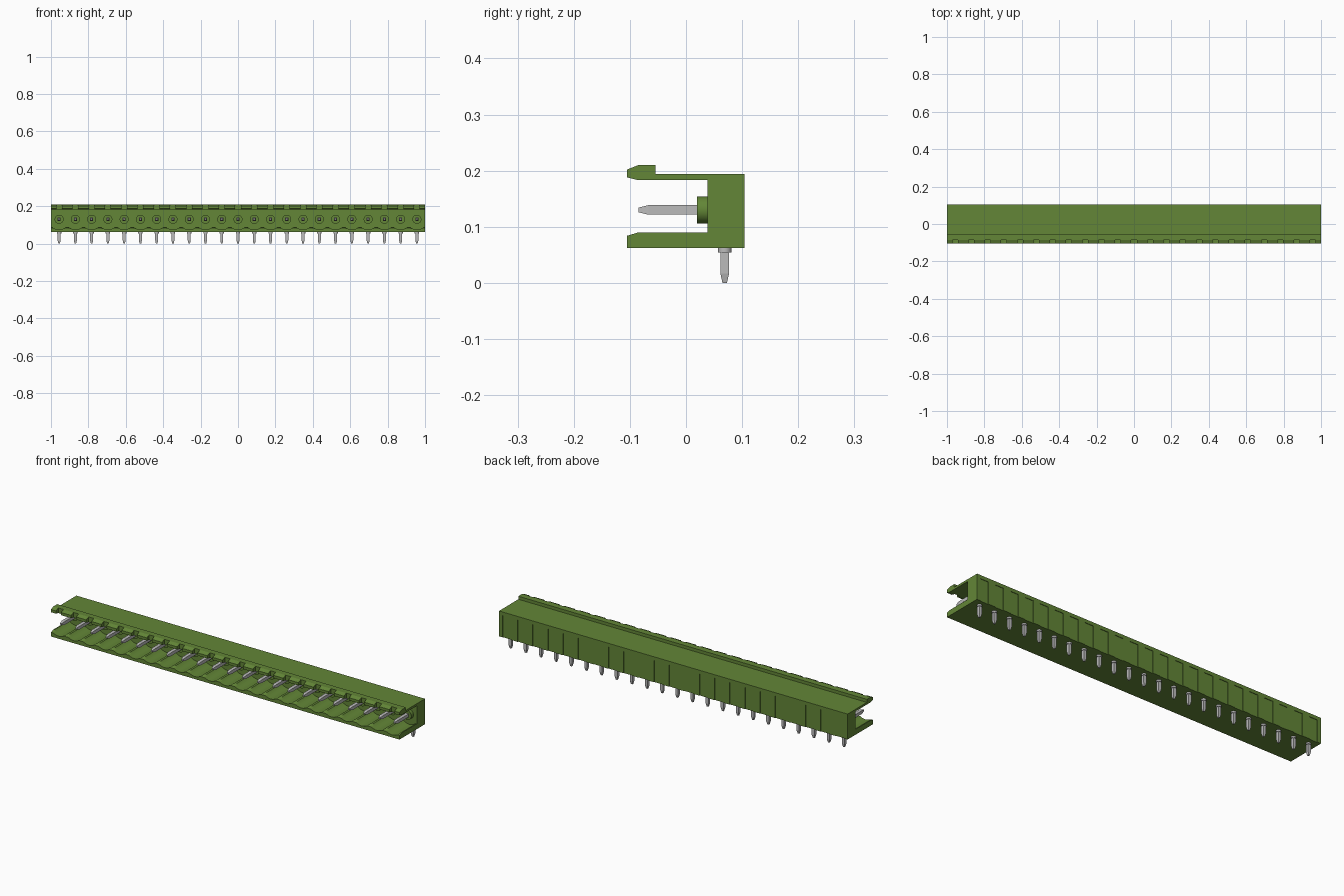
import bpy, bmesh, math

cube = bpy.data.objects.get("Cube")
if cube:
    bpy.data.objects.remove(cube, do_unlink=True)

COUNT = 23
PITCH = 2 / COUNT
FIRST = -1 + PITCH / 2
PIN_Z = 0.13      # height of the contact row
TAIL_Y = 0.069    # depth of the solder tails


def material(name, rgb, rough):
    mat = bpy.data.materials.new(name)
    mat.use_nodes = True
    mat.diffuse_color = (*rgb, 1)
    node = mat.node_tree.nodes["Principled BSDF"]
    node.inputs["Base Color"].default_value = (*rgb, 1)
    node.inputs["Roughness"].default_value = rough
    return mat


green = material("green plastic", (0.125, 0.24, 0.038), 0.5)
grey = material("grey metal", (0.5, 0.5, 0.5), 0.4)


def loft(name, rings, mat):
    """Skin a row of matching rings and cap both ends."""
    bm = bmesh.new()
    rows = [[bm.verts.new(p) for p in ring] for ring in rings]
    n = len(rows[0])
    for a, b in zip(rows, rows[1:]):
        for i in range(n):
            j = (i + 1) % n
            bm.faces.new((a[i], a[j], b[j], b[i]))
    bm.faces.new(rows[0])
    bm.faces.new(rows[-1])
    bmesh.ops.recalc_face_normals(bm, faces=bm.faces)
    mesh = bpy.data.meshes.new(name)
    bm.to_mesh(mesh)
    bm.free()
    mesh.materials.append(mat)
    obj = bpy.data.objects.new(name, mesh)
    bpy.context.collection.objects.link(obj)
    return obj


def extrude_x(name, profile, x0, x1):
    return loft(name, [[(x, y, z) for y, z in profile] for x in (x0, x1)], green)


def repeat(obj, count=COUNT):
    mod = obj.modifiers.new("Row", 'ARRAY')
    mod.count = count
    mod.use_relative_offset = False
    mod.use_constant_offset = True
    mod.constant_offset_displace = (PITCH, 0, 0)


def rect(y0, y1, z0, z1):
    return [(y0, z0), (y1, z0), (y1, z1), (y0, z1)]


# Back wall with the upper arm and its raised ridge
extrude_x("housing", [(0.101, 0.062), (0.101, 0.194), (-0.054, 0.194), (-0.054, 0.21),
                      (-0.085, 0.21), (-0.085, 0.183), (0.038, 0.183), (0.038, 0.062)], -1, 1)

# Chamfered lip, notched in front of every contact
lip = [(-0.085, 0.183), (-0.085, 0.21), (-0.105, 0.202), (-0.105, 0.188)]
notch = 0.03
repeat(extrude_x("lip_segment", lip, FIRST + notch / 2, FIRST + PITCH - notch / 2), COUNT - 1)
extrude_x("lip_end_right", lip, -1, FIRST - notch / 2)
extrude_x("lip_end_left", lip, 1 + notch / 2 - PITCH / 2, 1)

# Lower shelf scalloped around every contact, with a chamfered front edge
RADIUS, SHELF = 0.055, 0.09
half = math.acos((PIN_Z - SHELF) / RADIUS)
outline = [(-1, SHELF)]
for k in range(COUNT):
    for s in range(11):
        a = -half + 2 * half * s / 10
        outline.append((FIRST + k * PITCH + RADIUS * math.sin(a), PIN_Z - RADIUS * math.cos(a)))
outline += [(1, SHELF), (1, 0.062), (-1, 0.062)]
loft("lower_shelf", [[(x, y, min(z, top)) for x, z in outline]
                     for y, top in ((-0.105, 0.084), (-0.085, SHELF), (0.038, SHELF))], green)

# Rear ribs and top band framing shallow panels
extrude_x("rear_band", rect(0.101, 0.104, 0.176, 0.194), -1, 1)
rib = PITCH - 0.048
rear = rect(0.101, 0.104, 0.062, 0.176)
repeat(extrude_x("rear_rib", rear, -1 + PITCH - rib / 2, -1 + PITCH + rib / 2), COUNT - 1)
for name, x0, x1 in (("right", -1, -1 + rib / 2), ("left", 1 - rib / 2, 1)):
    extrude_x("rear_rib_" + name, rear, x0, x1)


def ring(radius, sides):
    turn = math.pi / sides
    return [(radius * math.cos(turn + math.tau * i / sides),
             radius * math.sin(turn + math.tau * i / sides)) for i in range(sides)]


def along_y(name, stations, sides, mat):
    return loft(name, [[(FIRST + u, y, PIN_Z + v) for u, v in ring(r, sides)]
                       for y, r in stations], mat)


def along_z(name, stations, sides, mat):
    return loft(name, [[(FIRST + u, TAIL_Y + v, z) for u, v in ring(r, sides)]
                       for z, r in stations], mat)


# Contacts: round bosses, square pins, collars and solder tails
D = math.sqrt(2)
boss = along_y("boss", [(0.02, 0.024), (0.04, 0.024)], 24, green)
pin = along_y("contact_pin", [(-0.085, 0.004 * D), (-0.067, 0.0085 * D), (0.04, 0.0085 * D)], 4, grey)
collar = along_z("tail_collar", [(0.054, 0.012), (0.064, 0.012)], 16, grey)
tail = along_z("solder_tail", [(0, 0.004 * D), (0.017, 0.0078 * D), (0.064, 0.0078 * D)], 4, grey)
for part in (boss, pin, collar, tail):
    repeat(part)

# Smooth the round parts, keeping their rims sharp
bpy.ops.object.select_all(action='DESELECT')
for part in (boss, collar):
    part.select_set(True)
bpy.context.view_layer.objects.active = boss
bpy.ops.object.shade_smooth_by_angle(angle=math.radians(35))
